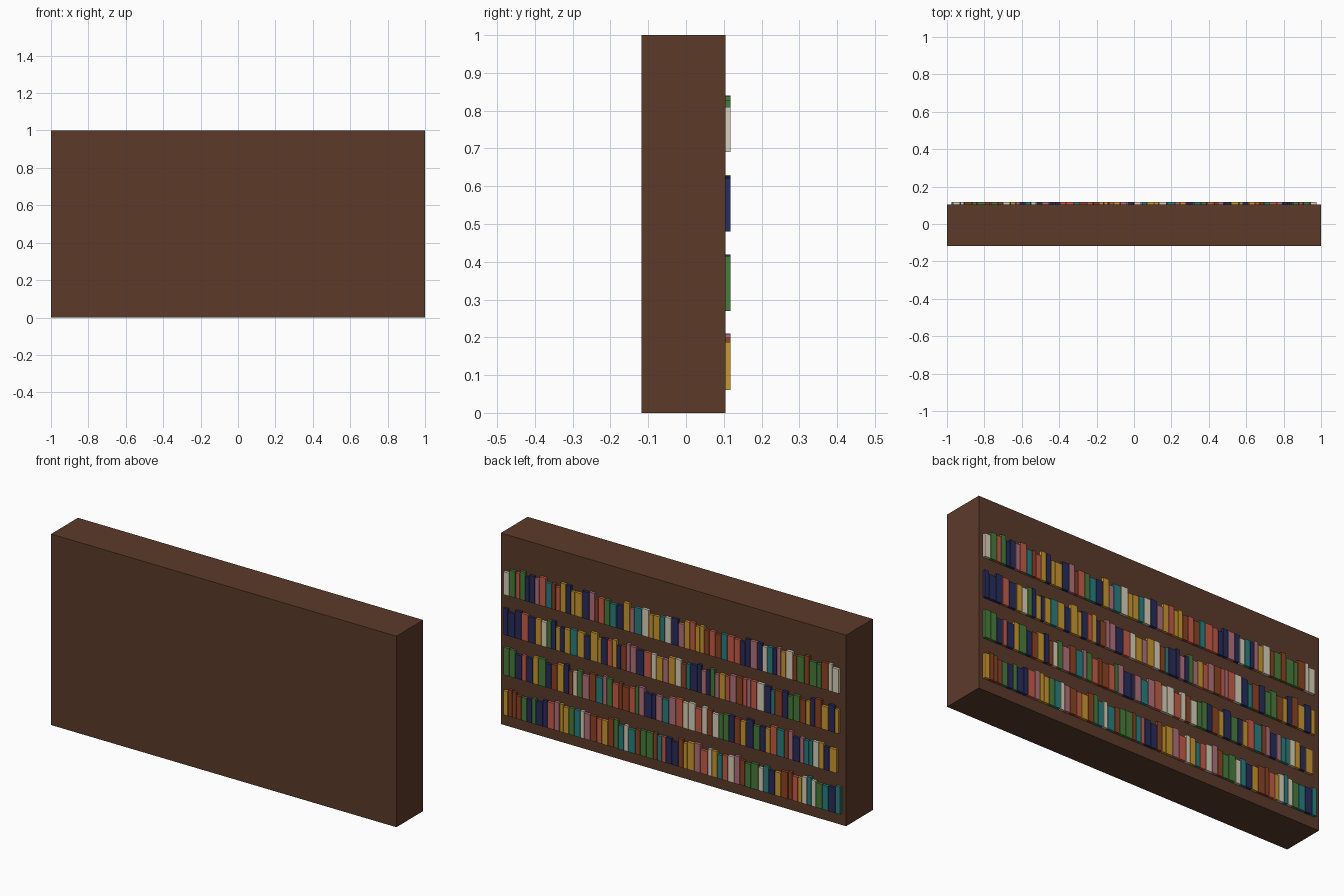
import bpy, bmesh, random
from mathutils import Matrix, Vector

if "Cube" in bpy.data.objects:
    bpy.data.objects.remove(bpy.data.objects["Cube"])

random.seed(7)


def material(name, rgb):
    m = bpy.data.materials.new(name)
    # sRGB to linear
    m.diffuse_color = (*[(c / 255) ** 2.2 for c in rgb], 1)
    m.use_nodes = True
    m.node_tree.nodes["Principled BSDF"].inputs["Base Color"].default_value = m.diffuse_color
    return m


def add_box(bm, lo, hi, mat=0):
    lo, hi = Vector(lo), Vector(hi)
    size = hi - lo
    verts = bmesh.ops.create_cube(
        bm, size=1, matrix=Matrix.Translation((lo + hi) / 2) @ Matrix.Diagonal((*size, 1)))["verts"]
    for f in {f for v in verts for f in v.link_faces}:
        f.material_index = mat


def finish(name, bm, mats):
    mesh = bpy.data.meshes.new(name)
    bm.to_mesh(mesh)
    bm.free()
    for m in mats:
        mesh.materials.append(m)
    bpy.context.collection.objects.link(bpy.data.objects.new(name, mesh))


# Solid wooden case
bm = bmesh.new()
add_box(bm, (-1, -0.118, 0), (1, 0.104, 1))
finish("bookcase_body", bm, [material("dark_wood", (92, 61, 46))])

# Book cover colours, keyed by letter
covers = {
    "c": material("cream", (217, 207, 184)),
    "g": material("green", (74, 122, 62)),
    "r": material("coral", (196, 92, 72)),
    "n": material("navy", (45, 48, 92)),
    "y": material("gold", (200, 150, 50)),
    "t": material("teal", (45, 125, 125)),
    "p": material("pink", (176, 112, 122)),
    "b": material("rust", (139, 69, 40)),
}
keys = list(covers)

# Rows of book spines on the back face, running from +x to -x:
# shelf height, first book height, colours of the first books
rows = [
    (0.06, 0.128, "ybbbgngnnrp"),
    (0.27, 0.145, "ggnrnygnbyn"),
    (0.48, 0.14, "nnnrnycgnyn"),
    (0.69, 0.12, "cgrgnnprtbr"),
]
for i, (z, first_height, start) in enumerate(rows, 1):
    bm = bmesh.new()
    x, n = 0.975, 0
    while x > -0.95:
        w = min(random.uniform(0.018, 0.04), x + 0.975)
        h = random.uniform(0.12, 0.15) if n else first_height
        key = start[n] if n < len(start) else random.choice(keys)
        add_box(bm, (x - w, 0.09, z), (x, 0.118, z + h), keys.index(key))
        x -= w + 0.003
        n += 1
    finish(f"books_row_{i}", bm, covers.values())
